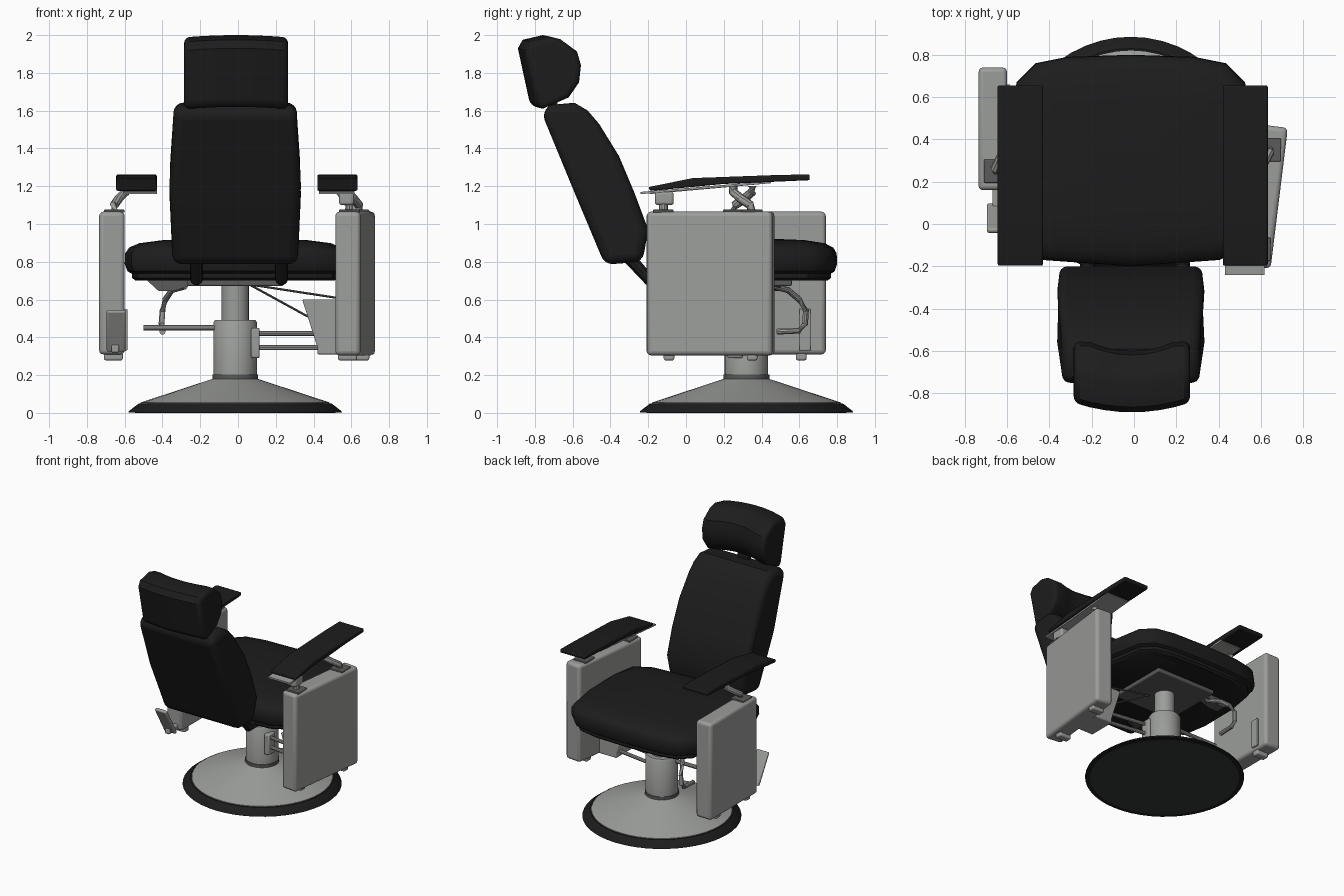
import bpy, bmesh, math
from mathutils import Vector, Matrix

if "Cube" in bpy.data.objects:
    bpy.data.objects.remove(bpy.data.objects["Cube"])


def material(name, rgb):
    m = bpy.data.materials.new(name)
    m.diffuse_color = (*rgb, 1)
    m.use_nodes = True
    m.node_tree.nodes["Principled BSDF"].inputs["Base Color"].default_value = m.diffuse_color
    return m


BLACK = material("black upholstery", (0.012, 0.012, 0.012))
GREY = material("grey paint", (0.33, 0.34, 0.325))
DARK = material("dark grey metal", (0.10, 0.105, 0.10))
UNDER = material("base underside", (0.035, 0.043, 0.04))
CX, CY = -0.015, 0.32      # column centre


def finish(name, bm, mat, bevel=0, segs=3, limit=40, matrix=None):
    bmesh.ops.recalc_face_normals(bm, faces=bm.faces[:])
    me = bpy.data.meshes.new(name)
    bm.to_mesh(me)
    bm.free()
    me.materials.append(mat)
    ob = bpy.data.objects.new(name, me)
    bpy.context.collection.objects.link(ob)
    if matrix:
        ob.matrix_world = matrix
    if bevel:
        b = ob.modifiers.new("bevel", 'BEVEL')
        b.width, b.segments = bevel, segs
        b.limit_method, b.angle_limit = 'ANGLE', math.radians(limit)
    bpy.ops.object.select_all(action='DESELECT')
    ob.select_set(True)
    bpy.context.view_layer.objects.active = ob
    bpy.ops.object.shade_smooth_by_angle(angle=math.radians(35))
    return ob


def loft(name, rings, mat, **kw):
    """Skin a list of closed rings and cap both ends."""
    bm = bmesh.new()
    vs = [[bm.verts.new(p) for p in r] for r in rings]
    n = len(rings[0])
    for a, b in zip(vs, vs[1:]):
        for i in range(n):
            bm.faces.new((a[i], a[(i + 1) % n], b[(i + 1) % n], b[i]))
    bm.faces.new(vs[0])
    bm.faces.new(vs[-1])
    return finish(name, bm, mat, **kw)


def box(name, lo, hi, mat, bevel=0.0, rot=None):
    lo, hi = Vector(lo), Vector(hi)
    bm = bmesh.new()
    bmesh.ops.create_cube(bm, size=1)
    bmesh.ops.scale(bm, vec=hi - lo, verts=bm.verts)
    m = Matrix.Translation((lo + hi) / 2)
    if rot:
        m = m @ Matrix.Rotation(math.radians(rot[0]), 4, rot[1])
    return finish(name, bm, mat, bevel=bevel, matrix=m)


def lathe(name, profile, mat, n=48):
    return loft(name, [[(CX + r * math.cos(2 * math.pi * i / n),
                         CY + r * math.sin(2 * math.pi * i / n), z)
                        for i in range(n)] for r, z in profile], mat)


def tube(name, pts, r, mat):
    """Round bar swept along a path."""
    pts = [Vector(p) for p in pts]
    rings = []
    for i, p in enumerate(pts):
        t = (pts[min(i + 1, len(pts) - 1)] - pts[max(i - 1, 0)]).normalized()
        ref = Vector((0, 0, 1)) if abs(t.z) < 0.9 else Vector((1, 0, 0))
        u = t.cross(ref).normalized()
        v = t.cross(u)
        rings.append([p + r * (u * math.cos(a) + v * math.sin(a))
                      for a in [k * math.pi / 5 for k in range(10)]])
    return loft(name, rings, mat)


# Pedestal: underside disc, rubber rim, cone, column
lathe("base_underside", [(0.53, 0.0), (0.53, 0.004)], UNDER)
lathe("base_rim", [(0.565, 0.003), (0.562, 0.01), (0.51, 0.05), (0.48, 0.05)], BLACK)
lathe("base_cone", [(0.5, 0.04), (0.5, 0.055), (0.12, 0.18), (0.118, 0.2)], GREY)
lathe("column_collar", [(0.121, 0.175), (0.121, 0.202)], DARK)
lathe("column_lower", [(0.115, 0.19), (0.115, 0.48), (0.107, 0.492)], GREY)
lathe("column_upper", [(0.072, 0.48), (0.072, 0.7)], GREY)

# Seat cushion: rounded outline, domed top
half = [(0, 0.8), (0.3, 0.79), (0.45, 0.76), (0.54, 0.67), (0.583, 0.42),
        (0.585, 0.1), (0.55, -0.1), (0.42, -0.17), (0, -0.2)]
outline = half + [(-x, y) for x, y in half[-2:0:-1]]


def seat_ring(z, s):
    return [(CX + x * s, 0.3 + (y - 0.3) * s, z) for x, y in outline]


loft("seat_cushion", [seat_ring(z, s) for z, s in [
    (0.735, 0.93), (0.75, 0.975), (0.79, 1.0), (0.845, 0.995), (0.875, 0.96),
    (0.898, 0.87), (0.915, 0.65), (0.922, 0.3)]], BLACK)
loft("seat_board", [seat_ring(z, s) for z, s in [(0.7, 0.9), (0.715, 0.935), (0.74, 0.935)]], BLACK)
box("seat_mount", (-0.27, 0.08, 0.672), (0.24, 0.56, 0.705), DARK, 0.008)


def slices(name, profile, xs, shift, mat, **kw):
    """Loft a side profile across x; shift moves each point."""
    return loft(name, [[shift(x, y, z) for y, z in profile] for x in xs], mat, **kw)


# Backrest, slightly narrower toward the top and bottom
back = [(-0.43, 0.785), (-0.23, 0.80), (-0.20, 0.97), (-0.275, 1.17), (-0.355, 1.36),
        (-0.46, 1.53), (-0.52, 1.6), (-0.59, 1.642), (-0.72, 1.63), (-0.765, 1.59), (-0.6, 1.19)]
slices("backrest", back, [-0.348, -0.18, 0, 0.18, 0.348],
       lambda x, y, z: (CX + x * (1 - 0.35 * (z - 1.17) ** 2), y, z),
       BLACK, bevel=0.045, segs=4, limit=50)

# Headrest: hollow front, rounded back
head = [(-0.825, 1.63), (-0.79, 1.62), (-0.62, 1.68), (-0.565, 1.76), (-0.555, 1.85),
        (-0.575, 1.92), (-0.67, 1.985), (-0.74, 2.0), (-0.865, 1.975), (-0.89, 1.93)]


def head_shift(x, y, z):
    t = abs(x) / 0.275
    front = min(1, max(0, (y + 0.82) / 0.2))
    dy = -0.045 * front * (1 - min(1, t / 0.75) ** 2) + 0.045 * (1 - front) * t ** 2
    return (CX + 0.005 + x, y + dy, z - 0.012 * t ** 2)


slices("headrest", head, [-0.275, -0.2, -0.13, -0.06, 0, 0.06, 0.13, 0.2, 0.275],
       head_shift, BLACK, bevel=0.05, segs=4, limit=50)
box("headrest_post", (-0.06, -0.72, 1.55), (0.03, -0.68, 1.72), BLACK)

# Hinge straps between seat and backrest
for x in (-0.22, 0.23):
    tube("back_hinge", [(x, 0.0, 0.71), (x, -0.2, 0.71), (x, -0.3, 0.82)], 0.035, BLACK)

# Side boxes: left one straight, right one swung outward
box("left_side_box", (-0.735, 0.16, 0.31), (-0.6, 0.74, 1.065), GREY, 0.022)
box("right_side_box", (0.553, -0.205, 0.305), (0.687, 0.465, 1.065), GREY, 0.022, (-7, 'Z'))
for x, y in [(-0.66, 0.61), (-0.66, 0.24), (0.58, -0.09), (0.645, 0.35)]:
    box("box_foot", (x - 0.05, y - 0.028, 0.278), (x + 0.05, y + 0.028, 0.32), GREY, 0.01)
box("box_latch", (-0.601, 0.6, 0.33), (-0.585, 0.66, 0.55), GREY, 0.005)

# Tilted foot plate behind the left box
box("foot_plate", (-0.695, 0.015, 0.31), (-0.595, 0.04, 0.56), GREY, 0.01, (30, 'X'))
box("foot_plate_arm", (-0.67, 0.05, 0.32), (-0.63, 0.2, 0.36), GREY, 0.008)

# Armrests: pad, carrier plate and bent brackets
pad = [(-0.19, 1.175), (-0.2, 1.195), (0.035, 1.243), (0.5, 1.26), (0.655, 1.262),
       (0.655, 1.232), (0.2, 1.212)]
for side, x0, x1, tail in (("left", -0.645, -0.43, -0.19), ("right", 0.42, 0.633, -0.24)):
    slices(side + "_arm_pad", pad, [x0, (x0 + x1) / 2, x1],
           lambda x, y, z: (x, y, z), BLACK, bevel=0.008, segs=2)
    plate = [(tail, 1.158), (0.45, 1.216), (0.45, 1.228), (tail, 1.17)]
    inset = (0.035, 0.0) if side == "left" else (0.01, 0.015)
    slices(side + "_arm_plate", plate, [x0 + inset[0], x1 - inset[1]],
           lambda x, y, z: (x, y, z), GREY)


def bracket(x, y, dx, dy):
    box("bracket_foot", (x - 0.055, y - 0.055, 1.06), (x + 0.055, y + 0.055, 1.076), DARK, 0.005)
    tube("arm_bracket", [(x, y, 1.065), (x, y + dy * 0.1, 1.1), (x + dx * 0.4, y + dy * 0.6, 1.135),
                         (x + dx, y + dy, 1.17), (x + dx, y + dy, 1.2)], 0.024, GREY)


bracket(-0.655, 0.25, 0.06, 0.1)
bracket(0.64, 0.35, -0.07, -0.1)
bracket(0.59, -0.12, -0.05, 0)
box("rear_bracket_block", (0.535, -0.165, 1.1), (0.615, -0.065, 1.172), GREY, 0.015)

# Pivot housing inside the right box, with rods to the column
wedge = [(0.34, 0.6), (0.58, 0.6), (0.58, 0.31), (0.42, 0.31), (0.42, 0.35)]
loft("pivot_housing", [[(x, y, z) for x, z in wedge] for y in (0.04, 0.26)], GREY, bevel=0.008)
for z in (0.42, 0.345):
    tube("pivot_rod", [(0.06, 0.26, z), (0.47, 0.2, z)], 0.014, GREY)
box("pivot_lug", (0.07, 0.22, 0.29), (0.115, 0.3, 0.45), GREY, 0.01)
tube("stay_rod", [(0.06, 0.25, 0.68), (0.37, 0.2, 0.51)], 0.006, DARK)
tube("stay_rod_upper", [(0.06, 0.25, 0.68), (0.55, 0.2, 0.605)], 0.006, DARK)

# Height lever, foot bar and under-seat bracket
tube("foot_bar", [(-0.1, 0.3, 0.45), (-0.5, 0.3, 0.45)], 0.015, GREY)
tube("height_lever", [(-0.28, 0.46, 0.67), (-0.35, 0.54, 0.65), (-0.385, 0.6, 0.6),
                      (-0.4, 0.635, 0.54), (-0.405, 0.63, 0.47), (-0.4, 0.6, 0.435),
                      (-0.4, 0.48, 0.43)], 0.016, GREY)
loft("lever_bracket", [[(x, y, z) for x, z in [(-0.48, 0.7), (-0.18, 0.7), (-0.34, 0.645), (-0.42, 0.645)]]
                       for y in (0.42, 0.5)], DARK)
